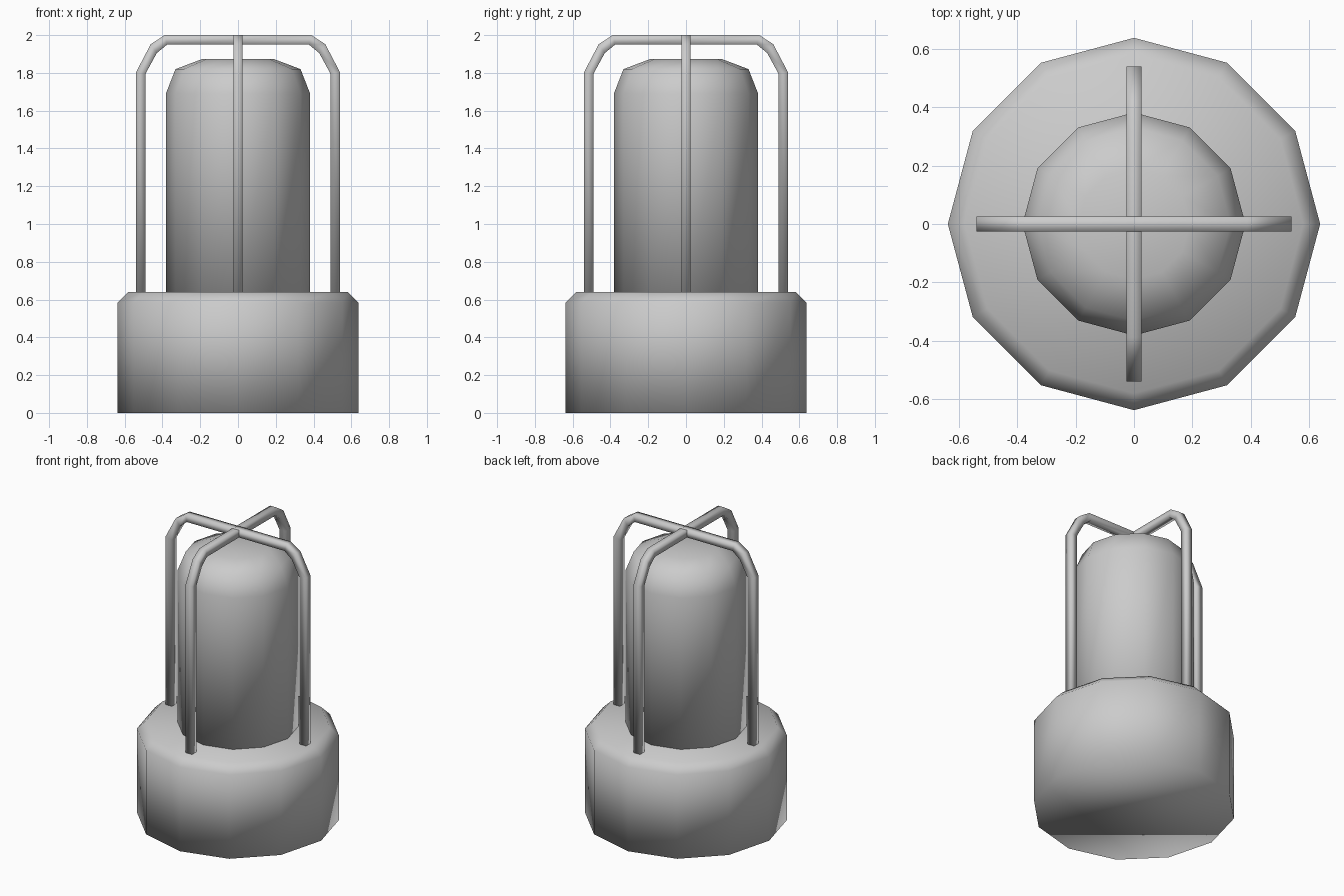
import bpy, bmesh, math

if "Cube" in bpy.data.objects:
    bpy.data.objects.remove(bpy.data.objects["Cube"])


def finish(name, bm):
    bmesh.ops.recalc_face_normals(bm, faces=bm.faces[:])
    me = bpy.data.meshes.new(name)
    bm.to_mesh(me)
    bm.free()
    for p in me.polygons:
        p.use_smooth = True
    ob = bpy.data.objects.new(name, me)
    bpy.context.collection.objects.link(ob)
    return ob


def bridge(bm, rings):
    for a, b in zip(rings, rings[1:]):
        n = len(a)
        for i in range(n):
            j = (i + 1) % n
            bm.faces.new((a[i], a[j], b[j], b[i]))


def lathe(name, profile, sides=12):
    # Turned solid from (radius, z) points, closed at both ends
    bm = bmesh.new()
    angles = [2 * math.pi * i / sides for i in range(sides)]
    rings = [[bm.verts.new((r * math.cos(a), r * math.sin(a), z)) for a in angles]
             for r, z in profile]
    bridge(bm, rings)
    bm.faces.new(rings[0])
    bm.faces.new(rings[-1])
    return finish(name, bm)


def guard_bar(name, angle):
    # Square bar bent into an arch: outer and inner (x, z) outlines of one half
    outer = [(0.54, 0.61), (0.54, 1.803), (0.462, 1.952), (0.388, 2.0)]
    inner = [(0.49, 0.61), (0.49, 1.795), (0.43, 1.905), (0.375, 1.95)]
    h = 0.025
    half = list(zip(outer, inner))
    path = [(s * o[0], o[1], s * i[0], i[1])
            for s, pts in ((-1, half), (1, half[::-1])) for o, i in pts]
    bm = bmesh.new()
    rings = [[bm.verts.new(c) for c in
              ((ox, -h, oz), (ox, h, oz), (ix, h, iz), (ix, -h, iz))]
             for ox, oz, ix, iz in path]
    bridge(bm, rings)
    bm.faces.new(rings[0])
    bm.faces.new(rings[-1])
    ob = finish(name, bm)
    ob.rotation_euler.z = angle


# Chamfered base
lathe("base", [(0.638, 0), (0.638, 0.583), (0.58, 0.64)])

# Lamp cover with rounded top
lathe("lamp_dome", [(0.382, 0.55), (0.382, 1.69), (0.331, 1.82), (0.19, 1.873)])

# Crossed protective arches
guard_bar("guard_bar_side", 0)
guard_bar("guard_bar_front", math.pi / 2)
